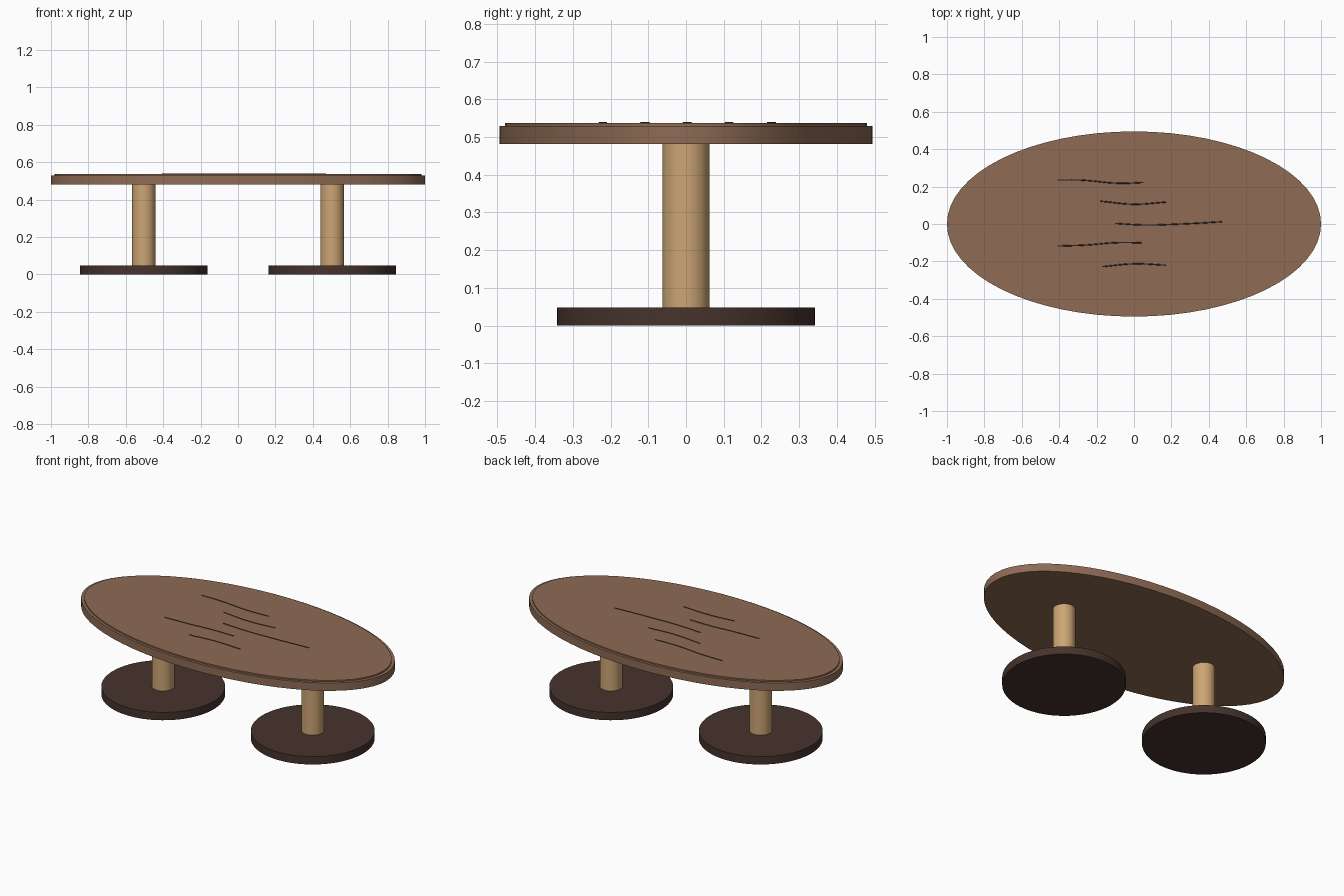
import bpy
from math import radians

if "Cube" in bpy.data.objects:
    bpy.data.objects.remove(bpy.data.objects["Cube"], do_unlink=True)


def material(name, hex_code):
    """Make a flat material from an sRGB hex colour."""
    srgb = [int(hex_code[i:i + 2], 16) / 255 for i in (0, 2, 4)]
    color = [((c + 0.055) / 1.055) ** 2.4 for c in srgb] + [1]
    mat = bpy.data.materials.new(name)
    mat.use_nodes = True
    mat.diffuse_color = color
    mat.node_tree.nodes["Principled BSDF"].inputs["Base Color"].default_value = color
    return mat


walnut = material("walnut brown", "8E6B54")
oak = material("light oak", "CDA575")
dark_wood = material("dark wood", "46332C")
grain_brown = material("grain brown", "46332C")


def disc(name, x, rx, ry, bottom, top, mat, sides=64):
    """Upright elliptical cylinder between two heights."""
    bpy.ops.mesh.primitive_cylinder_add(
        vertices=sides, radius=1, depth=1, location=(x, 0, (bottom + top) / 2))
    obj = bpy.context.object
    obj.name = name
    obj.scale = (rx, ry, top - bottom)
    bpy.ops.object.transform_apply(location=False, rotation=False, scale=True)
    obj.data.materials.append(mat)
    bpy.ops.object.shade_smooth_by_angle(angle=radians(30))
    return obj


# Oval tabletop with a slightly smaller raised surface
disc("tabletop", 0, 1, 0.495, 0.482, 0.53, walnut)
disc("tabletop_surface", 0, 0.98, 0.48, 0.53, 0.538, walnut)

# Two pedestals, each a round column on a disc foot
for side, x in (("right", -0.504), ("left", 0.504)):
    disc(side + "_column", x, 0.0625, 0.0625, 0.048, 0.482, oak, 32)
    disc(side + "_base", x, 0.342, 0.342, 0, 0.048, dark_wood)

# Thin wavy grain lines lying on the surface
grain_paths = [
    [(-0.41, 0.235), (-0.29, 0.235), (-0.08, 0.218), (0.05, 0.222)],
    [(-0.18, 0.122), (0, 0.106), (0.17, 0.117)],
    [(-0.10, 0.003), (0.05, -0.005), (0.25, 0), (0.47, 0.012)],
    [(-0.41, -0.118), (-0.25, -0.112), (-0.10, -0.1), (0.04, -0.1)],
    [(-0.17, -0.228), (0, -0.213), (0.17, -0.22)],
]
for n, path in enumerate(grain_paths, 1):
    curve = bpy.data.curves.new(f"grain_line_{n}", "CURVE")
    curve.dimensions = "3D"
    curve.bevel_depth = 0.004
    curve.bevel_resolution = 1
    curve.use_fill_caps = True
    spline = curve.splines.new("BEZIER")
    spline.bezier_points.add(len(path) - 1)
    for point, (x, y) in zip(spline.bezier_points, path):
        point.co = (x, y, 0.537)
        point.handle_left_type = point.handle_right_type = "AUTO"
    curve.materials.append(grain_brown)
    line = bpy.data.objects.new(f"grain_line_{n}", curve)
    bpy.context.collection.objects.link(line)
